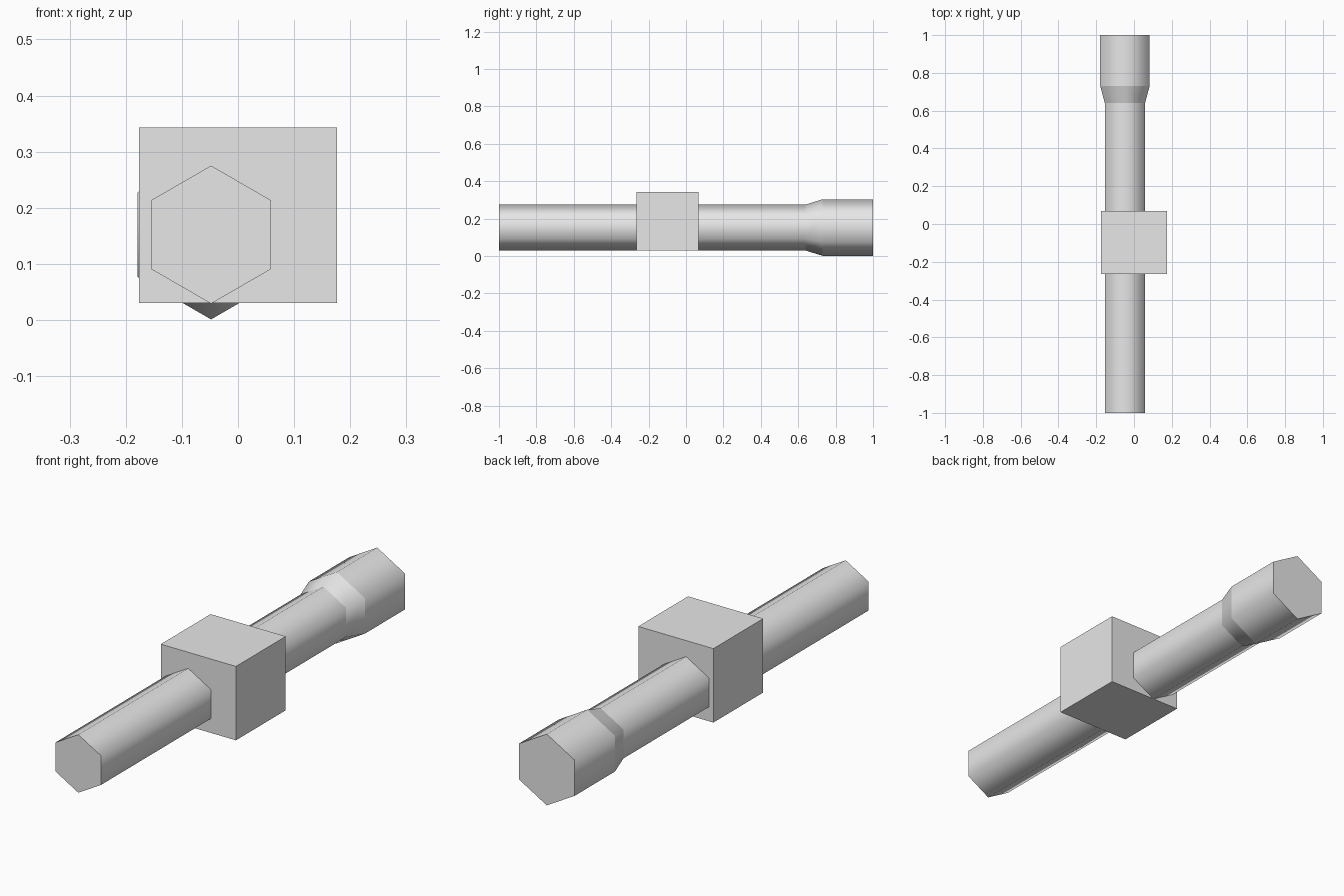
import bpy
import bmesh
from math import cos, sin, pi
from mathutils import Vector

cube = bpy.data.objects.get("Cube")
if cube:
    bpy.data.objects.remove(cube, do_unlink=True)

grey = bpy.data.materials.new("light_grey")
grey.use_nodes = True
grey.diffuse_color = (0.8, 0.8, 0.8, 1)
grey.node_tree.nodes["Principled BSDF"].inputs["Base Color"].default_value = (0.8, 0.8, 0.8, 1)

AXIS_X, AXIS_Z = -0.048, 0.152
SIDES = 6


def finish(name, bm):
    bmesh.ops.recalc_face_normals(bm, faces=bm.faces[:])
    mesh = bpy.data.meshes.new(name)
    bm.to_mesh(mesh)
    bm.free()
    mesh.materials.append(grey)
    obj = bpy.data.objects.new(name, mesh)
    bpy.context.collection.objects.link(obj)
    return obj


def hex_bar(name, profile):
    """Six-sided bar along y from (y, radius) stations, smooth round the sides."""
    bm = bmesh.new()
    rings = []
    for y, radius in profile:
        angles = [pi / 2 + 2 * pi * i / SIDES for i in range(SIDES)]
        rings.append([bm.verts.new((AXIS_X + radius * cos(a), y, AXIS_Z + radius * sin(a)))
                      for a in angles])
    for a, b in zip(rings, rings[1:]):
        for i in range(SIDES):
            j = (i + 1) % SIDES
            bm.faces.new((a[i], a[j], b[j], b[i])).smooth = True
    for end in (rings[0], rings[-1]):
        bm.faces.new(end)
    # Crisp edges round every station
    for ring in rings:
        for i in range(SIDES):
            bm.edges.get((ring[i], ring[(i + 1) % SIDES])).smooth = False
    return finish(name, bm)


def block(name, low, high):
    bm = bmesh.new()
    bmesh.ops.create_cube(bm, size=1)
    low, high = Vector(low), Vector(high)
    bmesh.ops.scale(bm, vec=high - low, verts=bm.verts)
    bmesh.ops.translate(bm, vec=(low + high) / 2, verts=bm.verts)
    return finish(name, bm)


# Long barrel with a flared rear end
hex_bar("barrel", [(-1, 0.123), (0.64, 0.123), (0.73, 0.151), (1, 0.151)])

# Square body round the middle
block("body_block", (-0.176, -0.265, 0.03), (0.176, 0.068, 0.343))
